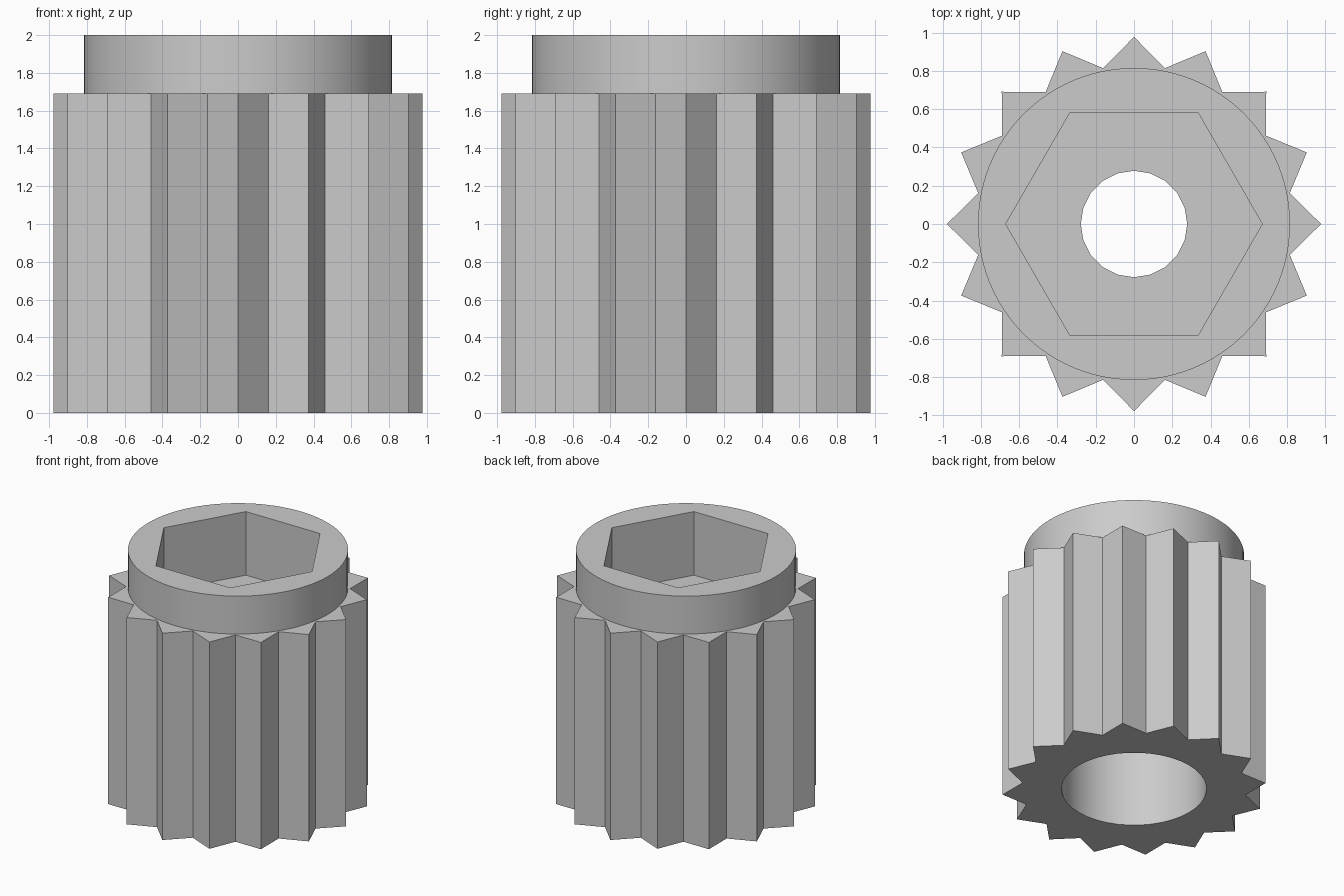
import bpy
import bmesh
from math import cos, sin, tau

cube = bpy.data.objects.get("Cube")
if cube:
    bpy.data.objects.remove(cube, do_unlink=True)

# Single plain grey
grey = bpy.data.materials.new("plain_grey")
grey.use_nodes = True
colour = (0.6, 0.6, 0.6, 1)
grey.diffuse_color = colour
grey.node_tree.nodes["Principled BSDF"].inputs["Base Color"].default_value = colour


def prism(name, sides, radii, z0, z1):
    """Upright prism; radii alternate around the outline."""
    bm = bmesh.new()
    ring = []
    for i in range(sides):
        r, a = radii[i % len(radii)], tau * i / sides
        ring.append(bm.verts.new((r * cos(a), r * sin(a), z0)))
    base = bm.faces.new(ring)
    top = bmesh.ops.extrude_face_region(bm, geom=[base])["geom"]
    for v in top:
        if isinstance(v, bmesh.types.BMVert):
            v.co.z = z1
    bmesh.ops.recalc_face_normals(bm, faces=bm.faces)
    mesh = bpy.data.meshes.new(name)
    bm.to_mesh(mesh)
    bm.free()
    mesh.materials.append(grey)
    obj = bpy.data.objects.new(name, mesh)
    bpy.context.collection.objects.link(obj)
    return obj


def combine(target, tool, operation):
    """Apply a boolean and discard the tool."""
    bpy.context.view_layer.objects.active = target
    mod = target.modifiers.new(tool.name, 'BOOLEAN')
    mod.operation = operation
    mod.solver = 'EXACT'
    mod.object = tool
    bpy.ops.object.modifier_apply(modifier=mod.name)
    bpy.data.objects.remove(tool, do_unlink=True)


# Toothed barrel with sixteen pointed ridges, and round collar on top
body = prism("toothed_sleeve", 32, (0.977, 0.83), 0, 1.69)
combine(body, prism("collar", 96, (0.815,), 1.6, 2), 'UNION')

# Hexagonal socket, narrow through hole and wide lower bore
combine(body, prism("hex_socket", 6, (0.67,), 1.48, 2.1), 'DIFFERENCE')
combine(body, prism("through_hole", 20, (0.278,), 0.5, 1.8), 'DIFFERENCE')
combine(body, prism("lower_bore", 40, (0.537,), -0.1, 1.25), 'DIFFERENCE')

# Smooth the round walls, keep the ridges sharp
bpy.ops.object.select_all(action='DESELECT')
body.select_set(True)
bpy.context.view_layer.objects.active = body
bpy.ops.object.shade_smooth_by_angle(angle=0.44)
